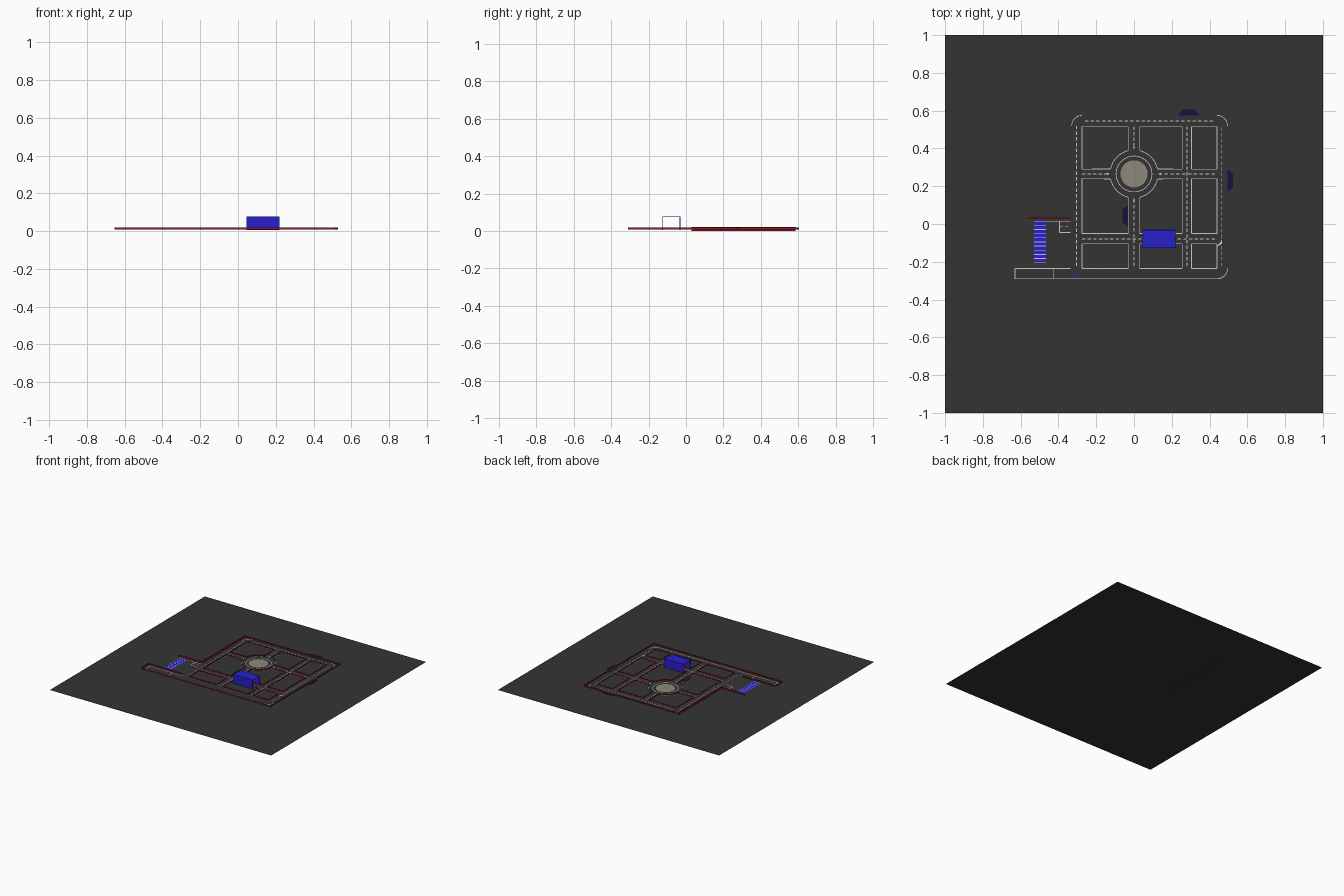
import bpy, bmesh
from math import sin, cos, pi, radians
from mathutils import Vector

if "Cube" in bpy.data.objects:
    bpy.data.objects.remove(bpy.data.objects["Cube"])

GZ = 0.005          # ground level
LZ = GZ + 0.002     # painted line level


def material(name, rgb):
    m = bpy.data.materials.new(name)
    m.diffuse_color = (*rgb, 1)
    m.use_nodes = True
    m.node_tree.nodes["Principled BSDF"].inputs["Base Color"].default_value = m.diffuse_color
    return m


ASPHALT = material("asphalt", (0.034, 0.034, 0.034))
RED = material("red_barrier", (0.33, 0.008, 0.016))
BLUE = material("blue", (0.022, 0.014, 0.6))
NAVY = material("navy", (0.008, 0.005, 0.05))
WHITE = material("line_paint", (0.6, 0.6, 0.58))
SAND = material("island_grey", (0.27, 0.25, 0.19))


def make(name, faces, mat):
    """Build one object from a list of polygons."""
    bm = bmesh.new()
    for f in faces:
        bm.faces.new([bm.verts.new(p) for p in f])
    bmesh.ops.remove_doubles(bm, verts=bm.verts, dist=1e-5)
    me = bpy.data.meshes.new(name)
    bm.to_mesh(me)
    bm.free()
    me.materials.append(mat)
    ob = bpy.data.objects.new(name, me)
    bpy.context.collection.objects.link(ob)
    return ob


def rect(x0, y0, x1, y1, z=LZ):
    return [(x0, y0, z), (x1, y0, z), (x1, y1, z), (x0, y1, z)]


def corners(x0, y0, x1, y1):
    return [(x0, y0), (x1, y0), (x1, y1), (x0, y1), (x0, y0)]


def arc(cx, cy, r, a0, a1, n=8):
    return [(cx + r * cos(radians(a0 + (a1 - a0) * i / n)),
             cy + r * sin(radians(a0 + (a1 - a0) * i / n))) for i in range(n + 1)]


def wall(path, z0=0.008, z1=0.018):
    return [[(*a, z0), (*b, z0), (*b, z1), (*a, z1)] for a, b in zip(path, path[1:])]


def line(path, w=0.004, z=LZ):
    out = []
    for a, b in zip(path, path[1:]):
        a, b = Vector(a), Vector(b)
        d = (b - a).normalized() * w / 2
        n = Vector((-d.y, d.x))
        out.append([(*p, z) for p in (a - n, b - n, b + n, a + n)])
    return out


def dashes(a, b, step=0.03, fill=0.6):
    a, b = Vector(a), Vector(b)
    n = max(1, round((b - a).length / step))
    out = []
    for i in range(n):
        out += line([a.lerp(b, i / n), a.lerp(b, (i + fill) / n)])
    return out


# ground sheet
make("ground", [rect(-1, -1, 1, 1, GZ)], ASPHALT)

# city blocks: columns and rows between the roads
COLS = [(-.275, -.03), (.03, .255), (.305, .44)]
ROWS = [(.29, .515), (-.05, .24), (-.235, -.105)]
RC, RR = (0, .265), .127      # roundabout centre and radius


def block(x0, x1, y0, y1):
    """Block outline, with a curved bite where it meets the roundabout."""
    pts = []
    for (x, y) in [(x0, y0), (x1, y0), (x1, y1), (x0, y1)]:
        if (x - RC[0]) ** 2 + (y - RC[1]) ** 2 < RR ** 2:
            sx, sy = (1 if x > 0 else -1), (1 if y > RC[1] else -1)
            bite = [(sx * RR * sin(t), RC[1] + sy * RR * cos(t))
                    for t in [radians(14 + 64 * i / 8) for i in range(9)]]
            if sx * sy < 0:
                bite.reverse()
            bite.reverse() if (Vector(bite[0]) - Vector(pts[-1] if pts else (x0, y1))).length > \
                (Vector(bite[-1]) - Vector(pts[-1] if pts else (x0, y1))).length else None
            pts += bite
        else:
            pts.append((x, y))
    return pts + pts[:1]


curbs, kerb_lines = [], []
for c in COLS:
    for r in ROWS:
        p = block(*c, *r)
        curbs += wall(p)
        kerb_lines += line(p)
make("block_barriers", curbs, RED)
make("block_edge_lines", kerb_lines, WHITE)

# outer barriers, stepping out round the lay-bys
outer = [(-.35, -.22), (-.655, -.22), (-.655, -.31), (.51, -.31), (.51, .165), (.53, .19),
         (.53, .265), (.51, .29), (.51, .585), (.35, .585), (.33, .605), (.25, .605),
         (.23, .585), (-.345, .585)]
make("outer_barrier", wall(outer), RED)
make("left_barrier", wall([(-.345, .585), (-.345, .03)], 0, .022), RED)
make("parking_barrier", line([(-.555, .03), (-.335, .03)], .008, .018)
     + wall([(-.555, .026), (-.335, .026)]) + wall([(-.555, .034), (-.335, .034)]), RED)

# lane edges at the rounded outer corners and the start lane
edges = []
for path in [arc(-.275, .52, .055, 180, 90), arc(.44, .52, .055, 90, 0),
             [(-.63, -.29)] + arc(.44, -.235, .055, -90, 0),
             [(-.335, -.235), (-.63, -.235), (-.63, -.29)],
             [(-.425, -.235), (-.425, -.29)], [(-.53, .015), (-.335, .015)],
             [(-.335, -.045), (-.395, -.045), (-.395, .015)]]:
    edges += line(path)
make("lane_edge_lines", edges, WHITE)

# dashed centre lines
d = []
for a, b in [((-.305, .52), (-.305, -.235)), ((-.26, .545), (.43, .545)),
             ((.465, .51), (.465, -.235)), ((-.275, .265), (-.13, .265)),
             ((.13, .265), (.44, .265)), ((0, .515), (0, .4)), ((0, .13), (0, -.235)),
             ((.28, .515), (.28, -.235)), ((-.275, -.08), (.44, -.08)),
             ((-.395, -.015), (-.335, -.015))]:
    d += dashes(a, b)
make("centre_dashes", d, WHITE)

# roundabout: island, dashed lane ring, edge ring arcs, splitter points
make("roundabout_island", [[(x, y, LZ) for x, y in arc(*RC, .072, 0, 360, 32)[:-1]]], SAND)
ring = line(arc(*RC, .095, 0, 360, 40))[::1]
for k in range(4):
    a = k * pi / 2
    u, v = Vector((cos(a), sin(a))), Vector((-sin(a), cos(a)))
    c = Vector(RC)
    ring.append([(*(c + u * .128), LZ), (*(c + u * .143 - v * .007), LZ),
                 (*(c + u * .143 + v * .007), LZ)])
make("roundabout_lines", ring, WHITE)

# lay-bys: trapezoid pockets beside the road
layby = []
for o, t, n in [((.29, .575), (1, 0), (0, 1)), ((.495, .23), (0, 1), (1, 0)),
                ((-.03, .043), (0, 1), (-1, 0))]:
    o, t, n = Vector(o), Vector(t), Vector(n)
    layby.append([(*(o + t * s + n * h), LZ)
                  for s, h in [(-.053, 0), (.053, 0), (.053, .008), (.034, .03), (-.034, .03), (-.053, .008)]])
make("lay_bys", layby, NAVY)

# parking strip with bay lines
make("parking_strip", [rect(-.53, -.205, -.465, .015, LZ)], BLUE)
bays = []
for i in range(11):
    y = -.205 + .022 * i
    bays += line([(-.53, y), (-.465, y)], .004, LZ + .001)
make("parking_bay_lines", bays, WHITE)

# small markers
make("start_marker", [rect(-.31, -.285, -.3, -.265, LZ + .001)], BLUE)
make("corner_wedge", [[(.435, -.125, LZ + .001), (.465, -.105, LZ + .001), (.465, -.085, LZ + .001)]], WHITE)

# tunnel: thin shell open at both ends
prof = [(-.125, .006), (-.125, .0755), (-.032, .0755), (-.032, .006)]
tunnel = make("tunnel", [[(.045, *a), (.22, *a), (.22, *b), (.045, *b)]
                         for a, b in zip(prof, prof[1:])], BLUE)
sol = tunnel.modifiers.new("thickness", 'SOLIDIFY')
sol.thickness = .004
sol.offset = 0
